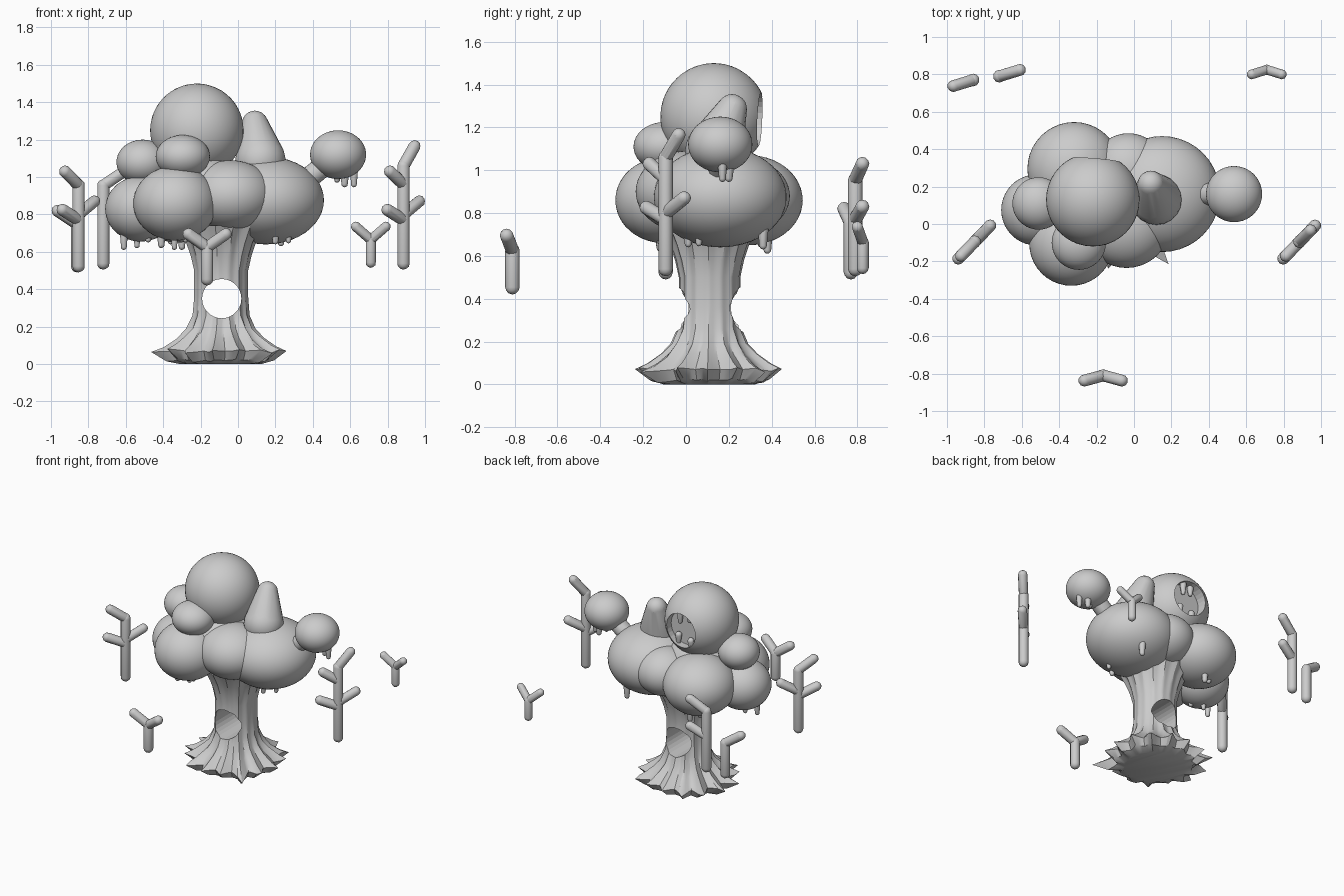
import bpy, bmesh, math, random
from mathutils import Vector, Matrix

if "Cube" in bpy.data.objects:
    bpy.data.objects.remove(bpy.data.objects["Cube"])

random.seed(4)


def finish(name, bm, angle=35):
    bmesh.ops.recalc_face_normals(bm, faces=bm.faces)
    me = bpy.data.meshes.new(name)
    bm.to_mesh(me)
    bm.free()
    ob = bpy.data.objects.new(name, me)
    bpy.context.collection.objects.link(ob)
    bpy.ops.object.select_all(action='DESELECT')
    ob.select_set(True)
    bpy.context.view_layer.objects.active = ob
    bpy.ops.object.shade_smooth_by_angle(angle=math.radians(angle))
    return ob


def add_hull(bm, a, ra, b, rb, sub=2):
    # rounded link: convex hull around two small spheres
    part = bmesh.new()
    for p, r in ((a, ra), (b, rb)):
        bmesh.ops.create_icosphere(part, subdivisions=sub, radius=r,
                                   matrix=Matrix.Translation(p))
    res = bmesh.ops.convex_hull(part, input=part.verts)
    bmesh.ops.delete(part, geom=[v for v in part.verts if not v.link_faces
                                 or v in res['geom_interior']], context='VERTS')
    tmp = bpy.data.meshes.new("tmp")
    part.to_mesh(tmp)
    part.free()
    bm.from_mesh(tmp)
    bpy.data.meshes.remove(tmp)


def cut(ob, loc, radius, depth):
    # round hole along y
    bpy.ops.mesh.primitive_cylinder_add(vertices=28, radius=radius, depth=depth,
                                        location=loc, rotation=(math.pi / 2, 0, 0))
    cutter = bpy.context.object
    cutter.hide_render = True
    mod = ob.modifiers.new("hole", 'BOOLEAN')
    mod.operation, mod.object, mod.solver = 'DIFFERENCE', cutter, 'EXACT'
    bpy.context.view_layer.objects.active = ob
    bpy.ops.object.modifier_apply(modifier=mod.name)
    bpy.data.objects.remove(cutter)


# trunk with spiky roots and a through hole
CX, CY, ROOTS, STEP = -0.09, 0.11, 15, 6
N = ROOTS * STEP
tips = [random.uniform(0.33, 0.39) for _ in range(ROOTS)]
tips[13] = 0.42
rings = [(0.0, 0.20, 0.2), (0.02, 0.25, 0.45), (0.07, 0.275, 1.0), (0.095, 0.25, 0.6),
         (0.14, 0.20, 0.4), (0.19, 0.165, 0.25), (0.26, 0.145, 0.1), (0.36, 0.14, 0.06),
         (0.50, 0.14, 0.06), (0.58, 0.155, 0.1), (0.65, 0.175, 0.15), (0.74, 0.22, 0.15)]
bm = bmesh.new()
loops = []
for z, r0, k in rings:
    loop = []
    for i in range(N):
        n, f = divmod(i, STEP)
        w = abs(f / STEP * 2 - 1)
        tip = tips[n] if f < STEP // 2 else tips[(n + 1) % ROOTS]
        r = r0 + k * (tip - 0.27) * w ** 1.4
        t = 2 * math.pi * i / N - 0.03
        bump = 0.012 * w * math.sin(n * 2.3) if 0.01 < z < 0.15 else 0
        loop.append(bm.verts.new((CX + r * math.cos(t), CY + r * math.sin(t), z + bump)))
    loops.append(loop)
for a, b in zip(loops, loops[1:]):
    for i in range(N):
        j = (i + 1) % N
        bm.faces.new((a[i], a[j], b[j], b[i]))
bm.faces.new(loops[0][::-1])
bm.faces.new(loops[-1])
trunk = finish("trunk_and_roots", bm, 30)
cut(trunk, (-0.087, 0.11, 0.35), 0.105, 1.0)

# foliage balls: centre, horizontal radius, vertical radius
balls = {
    "foliage_top": ((-0.22, 0.13, 1.25), 0.25, 0.25),
    "foliage_right": ((0.15, 0.16, 0.875), 0.31, 0.235),
    "foliage_back_left": ((-0.32, 0.295, 0.86), 0.25, 0.21),
    "foliage_front_left": ((-0.335, -0.105, 0.86), 0.225, 0.20),
    "foliage_left": ((-0.52, 0.075, 0.83), 0.19, 0.175),
    "foliage_front_middle": ((-0.04, 0.0, 0.90), 0.235, 0.19),
    "foliage_back_middle": ((-0.03, 0.285, 0.88), 0.20, 0.17),
    "foliage_core": ((-0.2, 0.1, 0.93), 0.25, 0.2),
    "foliage_small_left": ((-0.51, 0.11, 1.08), 0.14, 0.12),
    "foliage_small_front": ((-0.295, -0.10, 1.11), 0.145, 0.115),
    "foliage_outlier": ((0.535, 0.16, 1.12), 0.15, 0.13),
}
for name, (c, r, h) in balls.items():
    bm = bmesh.new()
    bmesh.ops.create_icosphere(bm, subdivisions=4, radius=1,
                               matrix=Matrix.Translation(c) @ Matrix.Diagonal((r, r, h, 1)))
    ball = finish(name, bm)
    if name == "foliage_top":
        cut(ball, (-0.20, 0.36, 1.24), 0.125, 0.16)

# leaning pointed lump and the neck of the outlying ball
bm = bmesh.new()
add_hull(bm, (0.12, 0.13, 1.09), 0.135, (0.09, 0.215, 1.285), 0.07, 3)
finish("foliage_lump", bm)
bm = bmesh.new()
add_hull(bm, (0.36, 0.16, 0.98), 0.06, (0.47, 0.16, 1.07), 0.06)
finish("foliage_neck", bm)

# drips: x, y, top z, bottom z, radius
drips = [(-0.61, 0.04, 0.74, 0.61, 0.02), (-0.54, 0.08, 0.72, 0.62, 0.018),
         (-0.48, 0.02, 0.72, 0.65, 0.02), (-0.41, -0.12, 0.72, 0.62, 0.022),
         (-0.34, -0.08, 0.72, 0.61, 0.018), (-0.28, -0.12, 0.72, 0.65, 0.018),
         (0.20, 0.01, 0.74, 0.64, 0.02), (0.27, 0.06, 0.74, 0.645, 0.018),
         (0.23, 0.36, 0.76, 0.63, 0.022), (-0.30, 0.38, 0.74, 0.61, 0.022),
         (-0.36, 0.35, 0.74, 0.64, 0.02), (0.53, 0.17, 1.05, 0.97, 0.02),
         (0.57, 0.20, 1.05, 0.945, 0.022), (0.62, 0.17, 1.08, 0.945, 0.02),
         (-0.17, 0.31, 1.35, 1.27, 0.018), (-0.24, 0.30, 1.35, 1.29, 0.018),
         (-0.25, 0.30, 1.16, 1.10, 0.018), (-0.15, 0.30, 1.18, 1.11, 0.018)]
bm = bmesh.new()
for x, y, top, bottom, r in drips:
    add_hull(bm, (x, y, top), r * 1.3, (x, y, bottom + r * 0.8), r * 0.8)
finish("foliage_drips", bm)


# floating branched twigs: stem base, stem height, direction, arms (start z, side, end z)
def twig(name, base, top, heading, arms, r=0.034):
    base = Vector(base)
    d = Vector((math.cos(heading), math.sin(heading), 0))
    bm = bmesh.new()
    stem_top = Vector((base.x, base.y, top))
    add_hull(bm, base + Vector((0, 0, r)), r, stem_top, r)
    for z0, side, z1, *turn in arms:
        end = base + d * side
        if turn:
            end.y = base.y + turn[0]
        add_hull(bm, (base.x, base.y, z0), r * 0.95, (end.x, end.y, z1), r * 0.95)
    finish(name, bm)


diag = math.radians(46)
common = [(0.77, -0.125, 0.825), (0.80, 0.12, 0.87)]
twig("twig_left", (-0.852, -0.095, 0.49), 0.955, diag, common + [(0.955, -0.105, 1.03)])
twig("twig_right", (0.885, -0.095, 0.505), 1.06, diag,
     common + [(0.96, -0.105, 1.03), (1.06, 0.085, 1.165)])
tilt = math.radians(17)
twig("twig_back_left_tall", (-0.72, 0.79, 0.505), 0.955, tilt,
     [(0.955, 0.115, 1.03), (0.77, 0.115, 0.83)])
twig("twig_back_left_short", (-0.86, 0.77, 0.49), 0.75, tilt, [(0.75, -0.11, 0.82)])
twig("twig_back_right", (0.71, 0.825, 0.515), 0.665, 0,
     [(0.665, -0.08, 0.735, -0.025), (0.665, 0.08, 0.735, -0.025)], 0.028)
twig("twig_front", (-0.165, -0.81, 0.42), 0.625, 0,
     [(0.625, -0.1, 0.695, -0.027), (0.625, 0.1, 0.695, -0.027)])
